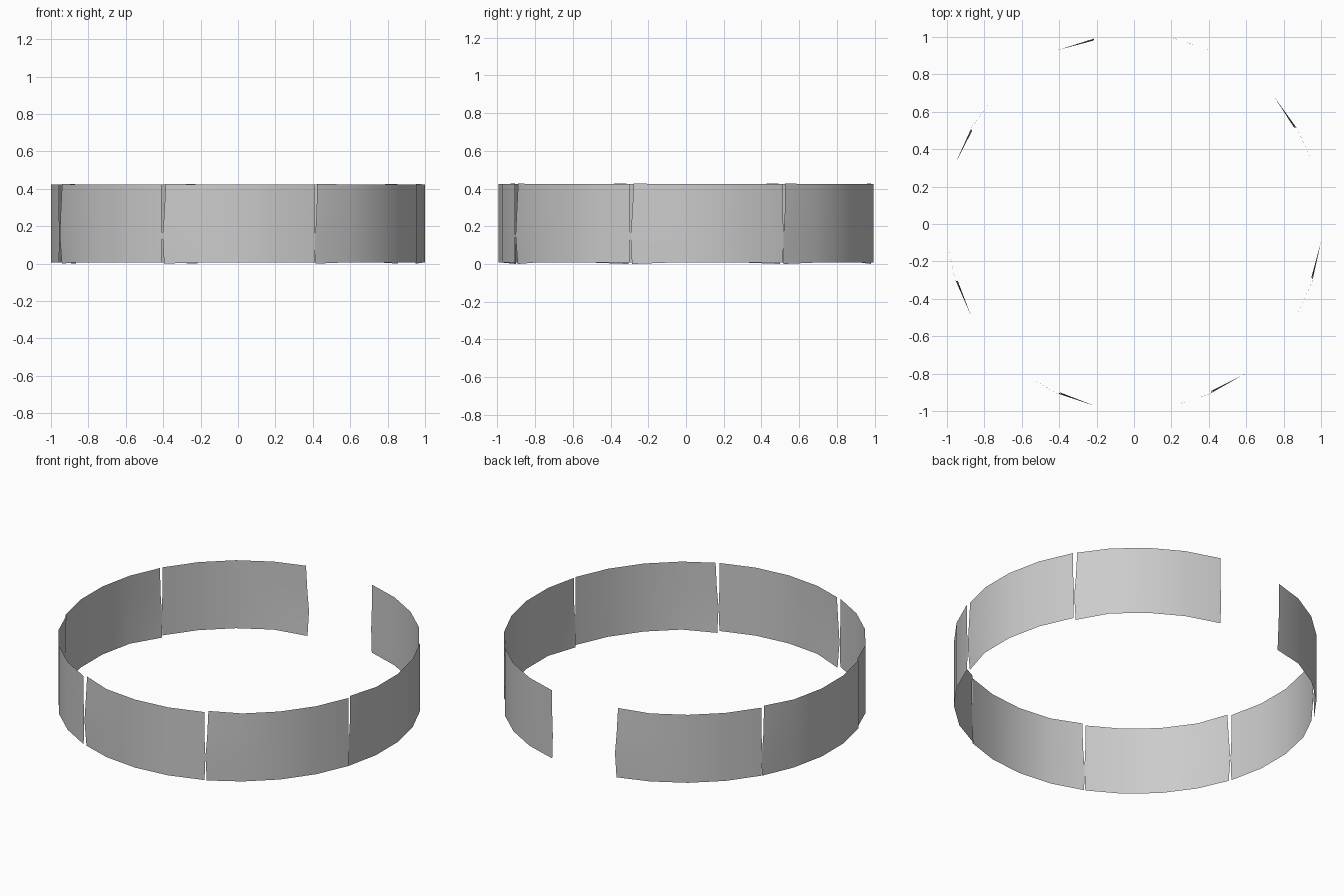
import bpy, bmesh, math

if "Cube" in bpy.data.objects:
    bpy.data.objects.remove(bpy.data.objects["Cube"])

R = 1.0055          # ring radius
CY = 0.011          # ring centre in y
STEP = math.radians(12)
ROWS = [0.007, 0.15, 0.27, 0.423]
# worn starting edge: angular shift, inward shift and height per row
SHIFT = [0.010, 0.005, 0.014, 0.020]
INSET = [0.012, 0.002, 0.004, 0.010]
EDGE_Z = [0.0, 0.15, 0.27, 0.427]


def panel(index):
    """One thin curved panel spanning four facets of the ring."""
    bm = bmesh.new()
    first = -14 + 4 * index
    cols = []
    for c in range(5):
        col = []
        for r, z in enumerate(ROWS):
            a = -math.pi / 2 + STEP * (first + c)
            rad = R
            if c == 0:
                a += SHIFT[r]
                rad -= INSET[r]
                z = EDGE_Z[r]
            elif c == 4 and r == 1:
                a += 0.005
            col.append(bm.verts.new((rad * math.cos(a), CY + rad * math.sin(a), z)))
        cols.append(col)
    for c in range(4):
        for r in range(3):
            f = bm.faces.new((cols[c][r], cols[c + 1][r], cols[c + 1][r + 1], cols[c][r + 1]))
            f.smooth = True
    name = f"curved_panel_{index + 1}"
    mesh = bpy.data.meshes.new(name)
    bm.to_mesh(mesh)
    bm.free()
    bpy.context.collection.objects.link(bpy.data.objects.new(name, mesh))


# Seven panels, leaving an opening at the back
for i in range(7):
    panel(i)
